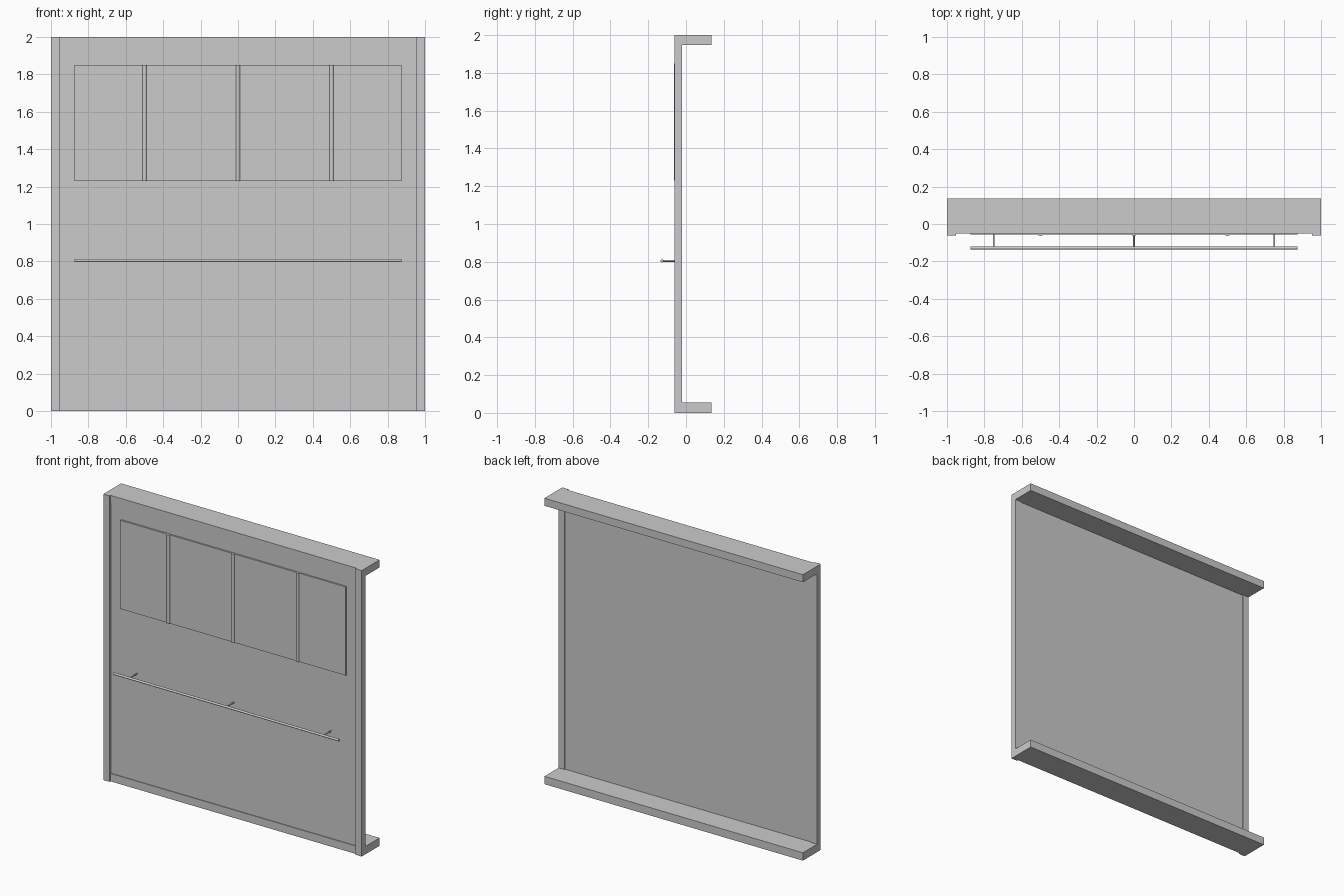
import bpy, math

if "Cube" in bpy.data.objects:
    bpy.data.objects.remove(bpy.data.objects["Cube"])


def box(name, x, y, z):
    """Box from (min, max) ranges on each axis."""
    rng = (x, y, z)
    bpy.ops.mesh.primitive_cube_add(size=1, location=[(a + b) / 2 for a, b in rng])
    ob = bpy.context.object
    ob.name = name
    ob.scale = [b - a for a, b in rng]
    bpy.ops.object.transform_apply(location=False, rotation=False, scale=True)
    return ob


def rod(name, radius, length, loc, rot=(0, 0, 0), squash=1.0, sides=16):
    """Smooth cylinder, optionally flattened along y."""
    bpy.ops.mesh.primitive_cylinder_add(vertices=sides, radius=radius, depth=length,
                                        location=loc, rotation=rot)
    ob = bpy.context.object
    ob.name = name
    ob.scale.y = squash
    bpy.ops.object.transform_apply(location=False, rotation=True, scale=True)
    bpy.ops.object.shade_smooth_by_angle(angle=math.radians(40))
    return ob


# Side posts, standing slightly proud of the beams
for side, s in (("left", -1), ("right", 1)):
    box(f"{side}_post", sorted((s * 0.953, s)), (-0.061, -0.02), (0, 2))

# Top and bottom beams reaching backwards
box("bottom_beam", (-1, 1), (-0.05, 0.136), (0, 0.055))
box("top_beam", (-1, 1), (-0.05, 0.136), (1.947, 2))

# Wall panel set between posts and beams
box("wall_panel", (-0.955, 0.955), (-0.045, -0.026), (0.053, 1.949))

# Window strip with three rounded dividers
box("window_strip", (-0.873, 0.873), (-0.056, -0.04), (1.23, 1.85))
for i, x in enumerate((-0.5, 0, 0.5)):
    rod(f"window_divider_{i + 1}", 0.012, 0.62, (x, -0.055, 1.54), squash=0.8)

# Handrail and its brackets
rod("handrail", 0.008, 1.746, (0, -0.128, 0.805), rot=(0, math.pi / 2, 0))
for i, x in enumerate((-0.75, 0, 0.75)):
    rod(f"rail_bracket_{i + 1}", 0.005, 0.085, (x, -0.0855, 0.805),
        rot=(math.pi / 2, 0, 0), sides=12)
